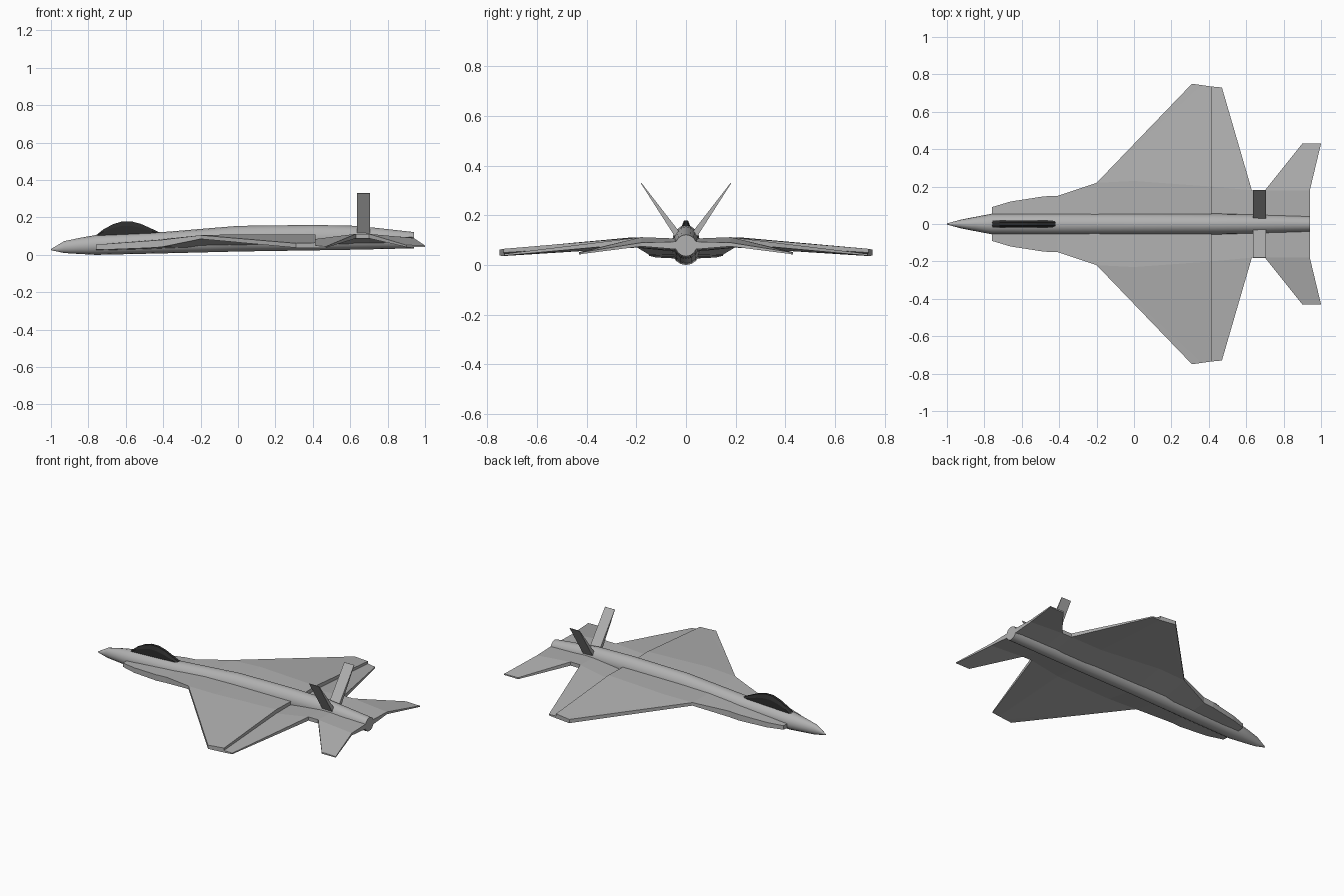
import bpy, bmesh
from math import cos, sin, tau

if "Cube" in bpy.data.objects:
    bpy.data.objects.remove(bpy.data.objects["Cube"])

grey = bpy.data.materials.new("mid_grey")
grey.diffuse_color = (.44, .44, .44, 1)
grey.use_nodes = True
grey.node_tree.nodes["Principled BSDF"].inputs["Base Color"].default_value = grey.diffuse_color
dark = bpy.data.materials.new("dark_glass")
dark.diffuse_color = (.025, .025, .025, 1)
dark.use_nodes = True
dark.node_tree.nodes["Principled BSDF"].inputs["Base Color"].default_value = dark.diffuse_color


def make(name, bm, mirror=False, smooth=False, mat=grey):
    bmesh.ops.recalc_face_normals(bm, faces=bm.faces)
    me = bpy.data.meshes.new(name)
    bm.to_mesh(me)
    bm.free()
    ob = bpy.data.objects.new(name, me)
    bpy.context.collection.objects.link(ob)
    me.materials.append(mat)
    if mirror:
        m = ob.modifiers.new("mirror", 'MIRROR')
        m.use_axis = (False, True, False)
        m.use_clip = True
    if smooth:
        bpy.ops.object.select_all(action='DESELECT')
        ob.select_set(True)
        bpy.context.view_layer.objects.active = ob
        bpy.ops.object.shade_smooth_by_angle(angle=0.6)
    return ob


def loft(name, rings, **kw):
    """Skin a row of equal-sized rings and cap both ends."""
    bm = bmesh.new()
    vs = [[bm.verts.new(p) for p in r] for r in rings]
    n = len(rings[0])
    for a, b in zip(vs, vs[1:]):
        for i in range(n):
            j = (i + 1) % n
            bm.faces.new((a[i], a[j], b[j], b[i]))
    bm.faces.new(vs[0])
    bm.faces.new(vs[-1])
    return make(name, bm, **kw)


def panel(name, corners):
    """Mirrored slab from corners (x, y, top z, bottom z)."""
    loft(name, [[(x, y, t) for x, y, t, b in corners],
                [(x, y, b) for x, y, t, b in corners]], mirror=True)


# Fuselage: x, half width, bottom z, top z
stations = [(-1, .003, .025, .031), (-.93, .022, .01, .073), (-.85, .038, .005, .09),
            (-.76, .055, .0, .106), (-.4, .057, .008, .122), (0, .057, .018, .155),
            (.4, .056, .024, .16), (.64, .052, .028, .155), (.94, .043, .035, .122)]
N = 16
loft("fuselage", [[(x, w * cos(tau * i / N), (t + b) / 2 + (t - b) / 2 * sin(tau * i / N))
                   for i in range(N)] for x, w, b, t in stations], smooth=True)


# Blended body half: x, edge y, edge top/bottom z, root top/bottom z
def body(name, rows):
    bm = bmesh.new()
    rings = [[bm.verts.new(p) for p in ((x, 0, rt), (x, y, t), (x, y, b), (x, 0, rb))]
             for x, y, t, b, rt, rb in rows]
    for a, c in zip(rings, rings[1:]):
        for i in range(3):
            bm.faces.new((a[i], a[i + 1], c[i + 1], c[i]))
    bm.faces.new(rings[0])
    bm.faces.new(rings[-1])
    make(name, bm, mirror=True)


body("front_body", [(-.76, .09, .055, .03, .055, .022), (-.66, .12, .062, .03, .064, .025),
                    (-.48, .148, .075, .037, .078, .03), (-.41, .15, .08, .042, .083, .032),
                    (-.2, .22, .105, .085, .1, .04), (0, .23, .11, .085, .105, .045),
                    (.415, .2, .11, .07, .105, .05)])
body("rear_body", [(.415, .2, .085, .07, .085, .05), (.63, .18, .112, .088, .105, .055),
                   (.7, .18, .112, .088, .105, .055), (.94, .18, .09, .075, .095, .06)])

# Main wings, thinner flaps behind the step, and tailplanes
panel("wing_inner", [(-.2, .22, .105, .085), (.36, .74, .063, .037),
                     (.415, .735, .065, .036), (.415, .2, .11, .07), (0, .23, .11, .085)])
panel("wing_tip", [(-.2, .22, .105, .085), (.31, .75, .062, .038),
                   (.415, .735, .065, .036), (.36, .74, .063, .037)])
panel("flap", [(.415, .2, .085, .07), (.415, .735, .05, .036),
               (.47, .73, .045, .038), (.63, .18, .112, .088)])
panel("tailplane", [(.7, .18, .112, .088), (.9, .43, .052, .042),
                    (1, .43, .05, .043), (.94, .18, .09, .075)])

# Twin canted fins, sharp at the tip
loft("fin", [[(.635, .024, .13), (.705, .024, .13), (.705, .045, .115), (.635, .045, .115)],
             [(.635, .179, .33), (.705, .179, .33), (.705, .182, .329), (.635, .182, .329)]],
     mirror=True)

# Dark canopy: narrow arched ridge
arch = [(-.76, .108), (-.72, .14), (-.67, .167), (-.62, .183), (-.57, .183),
        (-.52, .17), (-.46, .143), (-.41, .12)]
loft("canopy", [[(x, -.018, .08), (x, -.018, .08 + (z - .08) * .72),
                 (x, -.008, z - .004), (x, .008, z - .004),
                 (x, .018, .08 + (z - .08) * .72), (x, .018, .08)] for x, z in arch], mat=dark)
